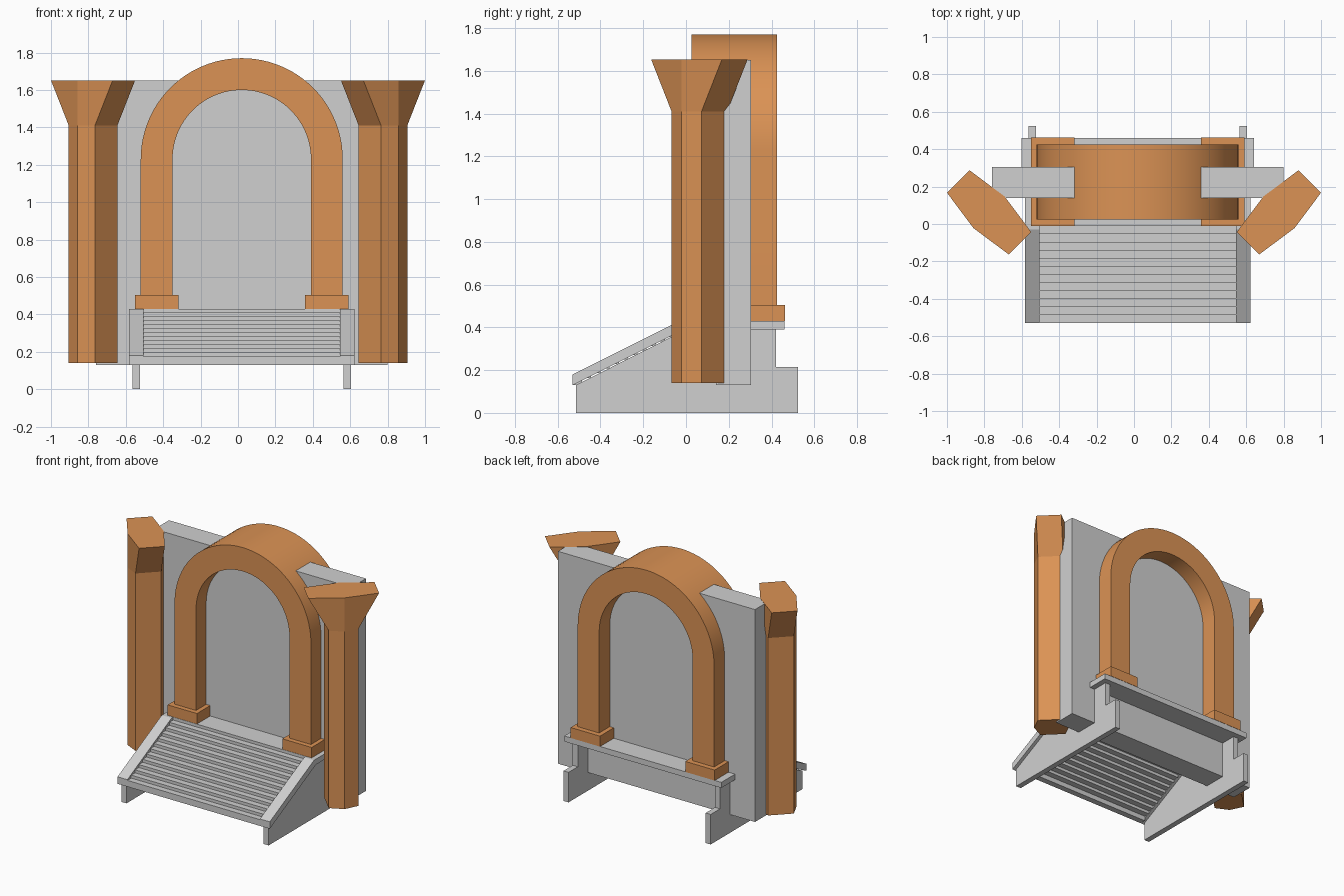
import bpy, bmesh, math
from mathutils import Vector

cube = bpy.data.objects.get("Cube")
if cube:
    bpy.data.objects.remove(cube, do_unlink=True)


def material(name, rgb):
    m = bpy.data.materials.new(name)
    m.use_nodes = True
    m.diffuse_color = (*rgb, 1)
    m.node_tree.nodes["Principled BSDF"].inputs["Base Color"].default_value = (*rgb, 1)
    return m


STONE = material("light grey stone", (0.63, 0.63, 0.63))
CLAY = material("orange clay", (0.71, 0.29, 0.09))
CX = 0.02          # centre line of the doorway


def loft(name, rings, mat):
    """Skin a solid between successive closed rings of points."""
    bm = bmesh.new()
    loops = [[bm.verts.new(p) for p in ring] for ring in rings]
    n = len(loops[0])
    for a, b in zip(loops, loops[1:]):
        for i in range(n):
            j = (i + 1) % n
            bm.faces.new((a[i], a[j], b[j], b[i]))
    bm.faces.new(loops[0])
    bm.faces.new(loops[-1])
    bmesh.ops.recalc_face_normals(bm, faces=bm.faces)
    me = bpy.data.meshes.new(name)
    bm.to_mesh(me)
    bm.free()
    me.materials.append(mat)
    ob = bpy.data.objects.new(name, me)
    bpy.context.collection.objects.link(ob)
    return ob


def box(name, x0, x1, y0, y1, z0, z1, mat):
    ring = [(x0, y0), (x1, y0), (x1, y1), (x0, y1)]
    return loft(name, [[(x, y, z) for x, y in ring] for z in (z0, z1)], mat)


def side_profile(name, pts, x0, x1, mat):
    return loft(name, [[(x, y, z) for y, z in pts] for x in (x0, x1)], mat)


# Back wall and landing slab
box("wall", CX - 0.78, CX + 0.78, 0.14, 0.305, 0.13, 1.65, STONE)
box("landing_front", CX - 0.525, CX + 0.525, -0.012, 0.16, 0.39, 0.43, STONE)
box("landing_back", CX - 0.622, CX + 0.622, 0.15, 0.46, 0.39, 0.43, STONE)

# Stair slats between the rails
for i in range(12):
    y, top = -0.53 + 0.0432 * i, 0.175 + 0.0213 * i
    box(f"step_{i + 1}", CX - 0.525, CX + 0.525, y, y + 0.0432,
        top - (0.032 if i else 0.045), top, STONE)

# Side panels, sloping rails and arch plinths on both sides
panel = [(-0.515, 0), (0.525, 0), (0.525, 0.215), (0.42, 0.215),
         (0.42, 0.39), (0, 0.39), (-0.515, 0.13)]
rail = [(-0.53, 0.13), (-0.53, 0.18), (-0.03, 0.43),
        (0.15, 0.43), (0.15, 0.39), (-0.01, 0.39)]
for s, side in ((-1, "right"), (1, "left")):
    side_profile(f"{side}_stair_panel", panel, CX + s * 0.543, CX + s * 0.583, STONE)
    side_profile(f"{side}_rail", rail, CX + s * 0.525, CX + s * 0.603, STONE)
    x0, x1 = sorted((CX + s * 0.338, CX + s * 0.57))
    box(f"{side}_plinth", x0, x1, -0.01, 0.462, 0.43, 0.505, CLAY)

# Round arch on straight legs
SEG, SPRING, FOOT = 48, 1.23, 0.5


def arch_line(r):
    curve = [(CX + r * math.cos(math.pi * i / SEG), SPRING + r * math.sin(math.pi * i / SEG))
             for i in range(SEG + 1)]
    return [(CX + r, FOOT)] + curve + [(CX - r, FOOT)]


sections = [[(xo, 0.025, zo), (xo, 0.425, zo), (xi, 0.425, zi), (xi, 0.025, zi)]
            for (xo, zo), (xi, zi) in zip(arch_line(0.54), arch_line(0.37))]
arch = loft("arch", sections, CLAY)
bpy.ops.object.select_all(action="DESELECT")
arch.select_set(True)
bpy.context.view_layer.objects.active = arch
bpy.ops.object.shade_smooth_by_angle(angle=math.radians(30))


# Six-sided pillars, turned outwards, with a head that spreads lengthways
def pillar_ring(s, reach, z):
    centre = Vector((-0.775, 0.0625))
    along, across = Vector((1, -1)), Vector((1, 1))
    offsets = [along * reach + across * 0.06, across * 0.084,
               -along * reach + across * 0.06, -along * reach - across * 0.06,
               -across * 0.084, along * reach - across * 0.06]
    return [(-s * (centre + o).x, (centre + o).y, z) for o in offsets]


for s, side in ((-1, "right"), (1, "left")):
    loft(f"{side}_pillar", [pillar_ring(s, 0.07, 0.14), pillar_ring(s, 0.07, 1.41),
                            pillar_ring(s, 0.165, 1.652)], CLAY)
